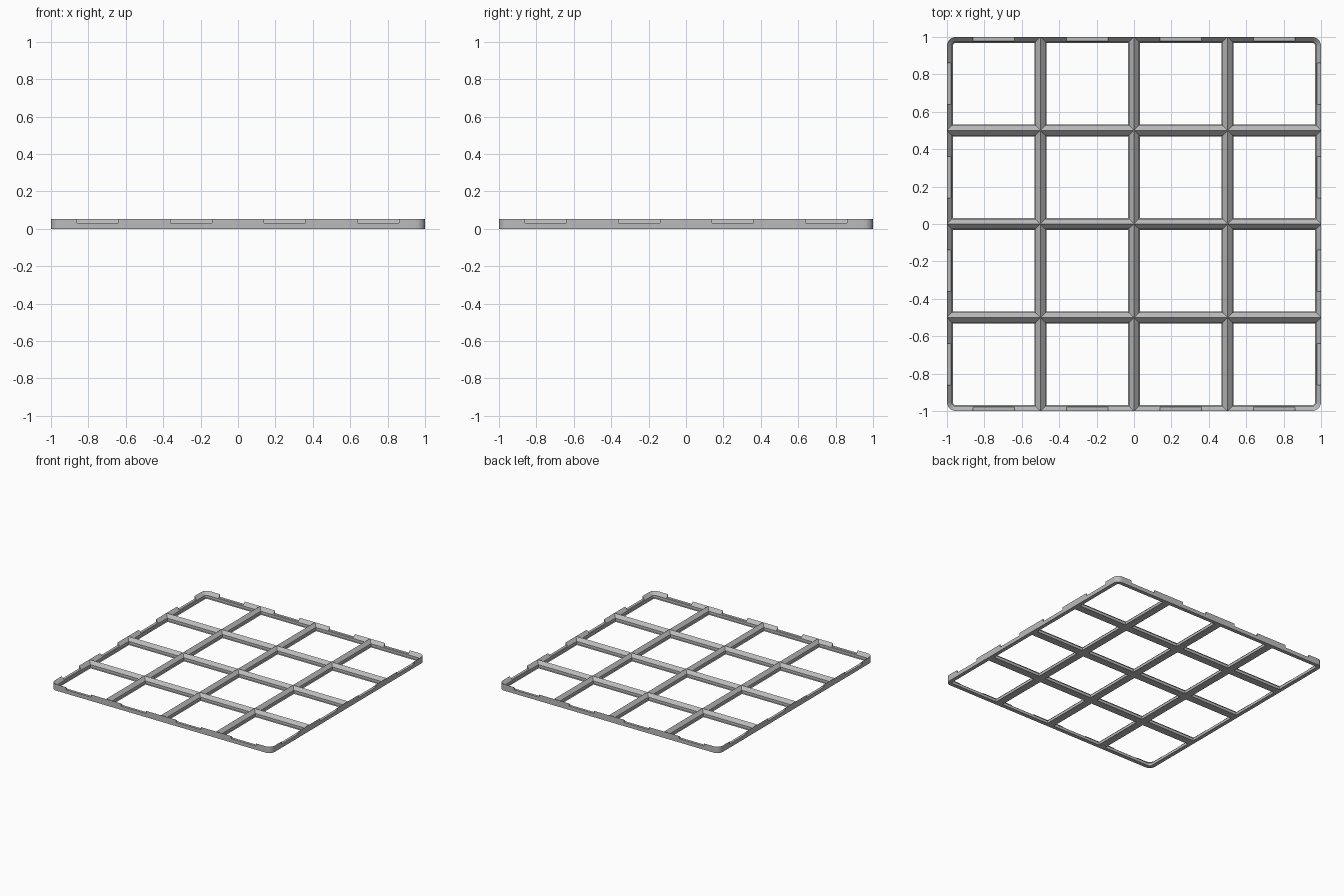
import bpy, bmesh, math
from mathutils import Vector

if "Cube" in bpy.data.objects:
    bpy.data.objects.remove(bpy.data.objects["Cube"], do_unlink=True)

N = 4                 # cells per side
HALF = 1.0 / N        # half a cell
H = 0.0524            # frame height
NOTCH_Z = 0.031       # floor of the rim notches
NOTCH_W = 0.112       # half width of a notch
R = 0.048             # outer corner radius
ARC = 8               # segments per rounded corner
WALL, FOOT, LIP = 0.0256, 0.031, 0.0054

# Rib half-section: (inset from the cell edge, height), outer foot to inner foot
PROFILE = [(0, 0), (0, NOTCH_Z), (0, H), (H - NOTCH_Z, NOTCH_Z),
           (WALL, H - WALL), (WALL, LIP), (FOOT, 0)]

grey = bpy.data.materials.new("plain grey")
grey.use_nodes = True
colour = (0.5, 0.5, 0.5, 1)
grey.diffuse_color = colour
grey.node_tree.nodes["Principled BSDF"].inputs["Base Color"].default_value = colour


def direction(angle):
    return Vector((math.cos(angle), math.sin(angle)))


def cell_outline(outer):
    """Columns (point, inward vector, next segment is outside, is notched)."""
    columns = []
    for k in range(4):
        a = math.pi / 2 * (k - 1)
        normal, along = direction(a), direction(a + math.pi / 2)
        before = direction(a - math.pi / 2)
        corner = (normal + before) * HALF
        if outer[k] and outer[k - 1]:
            centre = corner - (normal + before) * R
            for i in range(ARC + 1):
                d = direction(a - math.pi / 2 * (1 - i / ARC))
                columns.append((centre + d * R, -d, True, False))
        else:
            columns.append((corner, -(normal + before), outer[k], False))
        for s in (-1, 1):
            columns.append((normal * HALF + along * s * NOTCH_W, -normal,
                            outer[k], outer[k] and s < 0))
    return columns


def add_cell(bm, cx, cy, outer):
    """Four half-ribs around one opening, with the rim wall where it is outside."""
    columns = cell_outline(outer)
    centre = Vector((cx, cy))
    rings = []
    for p, inward, _, _ in columns:
        rings.append([bm.verts.new((*(centre + p + inward * d), z))
                      for d, z in PROFILE])
    for i, (_, _, outside, notched) in enumerate(columns):
        a, b = rings[i], rings[(i + 1) % len(rings)]
        strips = [(3, 4), (4, 5), (5, 6), (6, 0)]
        if outside:
            strips.append((0, 1))
        if notched:
            strips.append((1, 3))
            for ring in (a, b):
                bm.faces.new([ring[1], ring[2], ring[3]])
        else:
            strips.append((2, 3))
            if outside:
                strips.append((1, 2))
        for m, n in strips:
            bm.faces.new([a[m], b[m], b[n], a[n]])


# Grid frame
bm = bmesh.new()
for row in range(N):
    for col in range(N):
        outer = [row == 0, col == N - 1, row == N - 1, col == 0]
        add_cell(bm, -1 + HALF * (2 * col + 1), -1 + HALF * (2 * row + 1), outer)
bmesh.ops.remove_doubles(bm, verts=bm.verts, dist=1e-5)
loose = [v for v in bm.verts if not v.link_faces]
bmesh.ops.delete(bm, geom=loose, context='VERTS')
bmesh.ops.recalc_face_normals(bm, faces=bm.faces)

mesh = bpy.data.meshes.new("grid_frame")
bm.to_mesh(mesh)
bm.free()
mesh.materials.append(grey)
frame = bpy.data.objects.new("grid_frame", mesh)
bpy.context.collection.objects.link(frame)
bpy.ops.object.select_all(action='DESELECT')
frame.select_set(True)
bpy.context.view_layer.objects.active = frame
bpy.ops.object.shade_smooth_by_angle(angle=math.radians(25))
